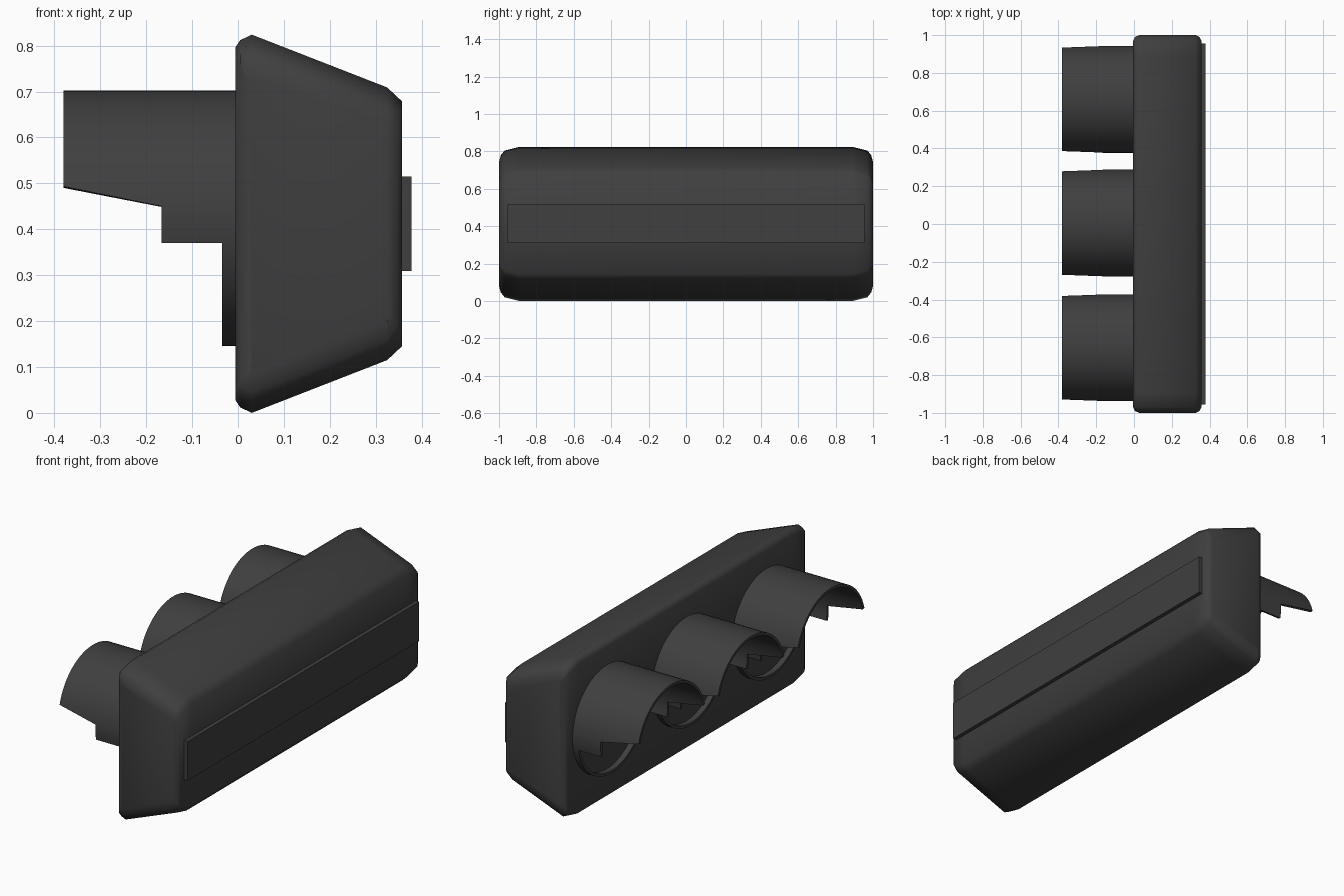
import bpy, bmesh, math

if "Cube" in bpy.data.objects:
    bpy.data.objects.remove(bpy.data.objects["Cube"], do_unlink=True)

grey = bpy.data.materials.new("charcoal grey")
grey.use_nodes = True
colour = (0.05, 0.05, 0.05, 1)
grey.diffuse_color = colour
bsdf = grey.node_tree.nodes["Principled BSDF"]
bsdf.inputs["Base Color"].default_value = colour
bsdf.inputs["Roughness"].default_value = 0.8


def finish(bm, name, angle):
    bmesh.ops.recalc_face_normals(bm, faces=bm.faces)
    mesh = bpy.data.meshes.new(name)
    bm.to_mesh(mesh)
    bm.free()
    mesh.materials.append(grey)
    ob = bpy.data.objects.new(name, mesh)
    bpy.context.collection.objects.link(ob)
    bpy.ops.object.select_all(action="DESELECT")
    ob.select_set(True)
    bpy.context.view_layer.objects.active = ob
    bpy.ops.object.shade_smooth_by_angle(angle=math.radians(angle))
    return ob


MID = 0.412  # mid height of the housing


# Housing: tapered cross-section swept along y, shrinking at the rounded ends
def section(bm, y, dz, x0, x1):
    upper = [(-0.005, 0.385), (0.005, 0.4), (0.03, 0.412), (0.325, 0.297), (0.357, 0.267)]
    loop = upper + [(x, -h) for x, h in reversed(upper)]
    return [bm.verts.new((min(max(x, x0), x1), y,
                          MID + h - math.copysign(dz, h))) for x, h in loop]


bm = bmesh.new()
ends = [(0.89, 0, -0.005, 0.357), (0.97, 0.02, -0.005, 0.357),
        (0.99, 0.045, 0.005, 0.347), (1, 0.08, 0.028, 0.327)]
stations = [(-y, *rest) for y, *rest in reversed(ends)] + ends
rings = [section(bm, *s) for s in stations]
for a, b in zip(rings, rings[1:]):
    for i in range(len(a)):
        j = (i + 1) % len(a)
        bm.faces.new((a[i], a[j], b[j], b[i]))
bm.faces.new(rings[0])
bm.faces.new(rings[-1])
finish(bm, "housing", 50)

# Raised mounting strip on the rear
bm = bmesh.new()
bmesh.ops.create_cube(bm, size=1)
bmesh.ops.scale(bm, vec=(0.03, 1.91, 0.205), verts=bm.verts)
bmesh.ops.translate(bm, vec=(0.363, 0, MID), verts=bm.verts)
finish(bm, "mounting_strip", 30)


# Visors: thin tubes whose length steps down around the circumference
def visor(name, y):
    def arc(start, end, length, steps):
        return [(start + (end - start) * i / steps, length) for i in range(steps + 1)]

    half = (arc(90, 14.5, 0.38, 14) + arc(5.4, -11.2, 0.167, 3)
            + arc(-11.2, -90, 0.035, 14))
    path = half + [(180 - a, n) for a, n in reversed(half[1:-1])]
    bm = bmesh.new()
    rims = []
    for a, n in path:
        c, s = math.cos(math.radians(a)), math.sin(math.radians(a))
        rims.append([bm.verts.new((x, y + c * (r + 0.005), 0.424 + s * r))
                     for x, r in ((0, 0.278), (-n, 0.278), (-n, 0.264), (0, 0.264))])
    for a, b in zip(rims, rims[1:] + rims[:1]):
        for i in range(3):
            bm.faces.new((a[i], a[i + 1], b[i + 1], b[i]))
    # Join the steps where two lengths share one angle
    bmesh.ops.remove_doubles(bm, verts=bm.verts, dist=0.0005)
    bmesh.ops.dissolve_degenerate(bm, edges=bm.edges, dist=0.0005)
    finish(bm, name, 35)


for label, y in (("front", -0.655), ("middle", 0.005), ("back", 0.66)):
    visor(label + "_visor", y)
